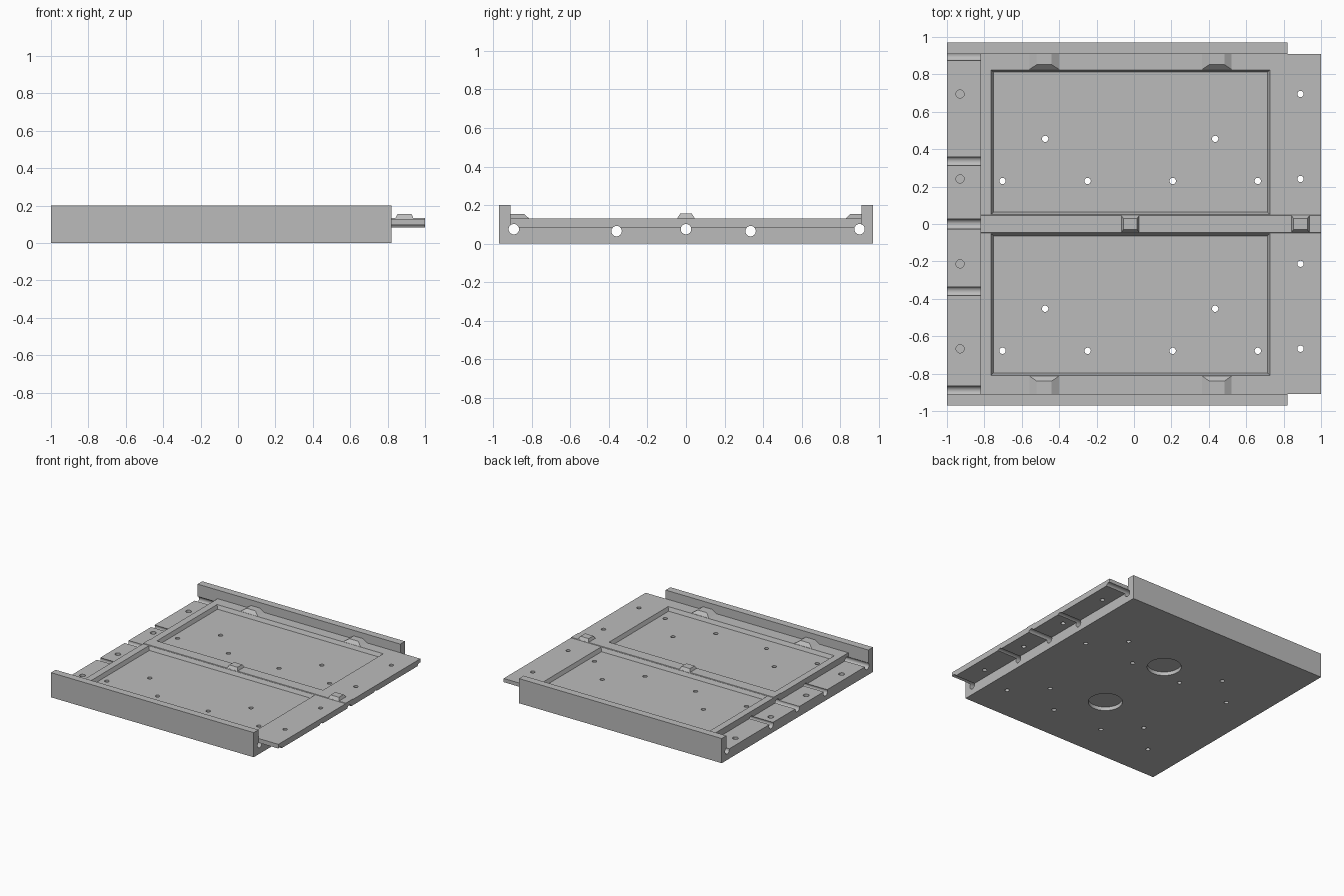
import bpy, bmesh, math
from mathutils import Matrix, Vector

if "Cube" in bpy.data.objects:
    bpy.data.objects.remove(bpy.data.objects["Cube"])

grey = bpy.data.materials.new("light grey")
grey.diffuse_color = (0.5, 0.5, 0.5, 1)
grey.use_nodes = True
grey.node_tree.nodes["Principled BSDF"].inputs["Base Color"].default_value = grey.diffuse_color


def make(name, bm):
    bmesh.ops.recalc_face_normals(bm, faces=bm.faces)
    me = bpy.data.meshes.new(name)
    bm.to_mesh(me)
    bm.free()
    me.materials.append(grey)
    ob = bpy.data.objects.new(name, me)
    bpy.context.collection.objects.link(ob)
    return ob


def frustum(bm, low, z0, high, z1):
    """Block between two rectangles given as (x0, x1, y0, y1)."""
    rings = []
    for (x0, x1, y0, y1), z in ((low, z0), (high, z1)):
        rings.append([bm.verts.new((x, y, z)) for x, y in
                      ((x0, y0), (x1, y0), (x1, y1), (x0, y1))])
    a, b = rings
    bm.faces.new(a[::-1])
    bm.faces.new(b)
    for i in range(4):
        j = (i + 1) % 4
        bm.faces.new((a[i], a[j], b[j], b[i]))


def cylinder(bm, centre, r, length, along_x=False, seg=24):
    m = Matrix.Translation(Vector(centre))
    if along_x:
        m = m @ Matrix.Rotation(math.pi / 2, 4, 'Y')
    bmesh.ops.create_cone(bm, cap_ends=True, segments=seg, radius1=r,
                          radius2=r, depth=length, matrix=m)


def boolean(target, tool, op):
    mod = target.modifiers.new(op.lower(), 'BOOLEAN')
    mod.operation = op
    mod.solver = 'EXACT'
    mod.object = tool
    bpy.context.view_layer.objects.active = target
    bpy.ops.object.modifier_apply(modifier=mod.name)
    bpy.data.objects.remove(tool)


# Base plate: stepped profile with a shelf at one end, a tongue at the other
profile = [(-1, 0), (.82, 0), (.82, .083), (1, .083), (1, .13),
           (-.82, .13), (-.82, .08), (-1, .08)]
bm = bmesh.new()
face = bm.faces.new([bm.verts.new((x, -.91, z)) for x, z in profile])
ext = bmesh.ops.extrude_face_region(bm, geom=[face])
bmesh.ops.translate(bm, vec=(0, 1.82, 0),
                    verts=[v for v in ext["geom"] if isinstance(v, bmesh.types.BMVert)])
plate = make("base_plate", bm)

# Side rails
bm = bmesh.new()
for y0, y1 in ((-.97, -.91), (.91, .97)):
    r = (-1, .82, y0, y1)
    frustum(bm, r, 0, r, .2)
boolean(plate, make("side_rails", bm), 'UNION')

# Two shallow pockets with drafted walls
bm = bmesh.new()
for y0, y1 in ((.05, .825), (-.81, -.05)):
    d = .013
    frustum(bm, (-.765 + d, .727 - d, y0 + d, y1 - d), .1,
            (-.765 - .005, .727 + .005, y0 - .004, y1 + .004), .142)
boolean(plate, make("pocket_cutter", bm), 'DIFFERENCE')

# Vertical screw holes, blind shelf holes and round recesses underneath
bm = bmesh.new()
for dy in (0, -.908):
    for x in (-.703, -.248, .207, .662):
        cylinder(bm, (x, .23 + dy, .1), .017, .4)
    for x in (-.475, .434):
        cylinder(bm, (x, .455 + dy, .1), .017, .4)
for y in (.695, .241, -.213, -.667):
    cylinder(bm, (.89, y, .1), .017, .4)
    cylinder(bm, (-.93, y, .08), .022, .08)
for y in (-.343, .337):
    cylinder(bm, (-.01, y, 0), .127, .06, seg=48)
boolean(plate, make("hole_cutter", bm), 'DIFFERENCE')

# Long bores running the whole length
bm = bmesh.new()
for y, z in ((-.893, .075), (-.36, .065), (0, .075), (.335, .065), (.9, .075)):
    cylinder(bm, (0, y, z), .027, 2.4, along_x=True, seg=32)
boolean(plate, make("bore_cutter", bm), 'DIFFERENCE')

# Low centre strip between the pockets
bm = bmesh.new()
frustum(bm, (-.82, 1, -.048, .048), .128, (-.82, 1, -.045, .045), .134)
make("centre_strip", bm)

# Raised nubs on the strip
bm = bmesh.new()
for x in (-.02, .89):
    frustum(bm, (x - .05, x + .05, -.048, .048), .129,
            (x - .037, x + .037, -.03, .03), .156)
make("centre_nubs", bm)

# Raised stops along both rails
bm = bmesh.new()
for x in (-.48, .443):
    frustum(bm, (x - .08, x + .08, .826, .911), .129,
            (x - .04, x + .04, .852, .911), .155)
    frustum(bm, (x - .08, x + .08, -.911, -.812), .129,
            (x - .04, x + .04, -.911, -.84), .155)
make("rail_stops", bm)

# Smooth the bores, keep every corner sharp
for ob in bpy.context.scene.objects:
    ob.select_set(True)
bpy.ops.object.shade_smooth_by_angle(angle=math.radians(30))
